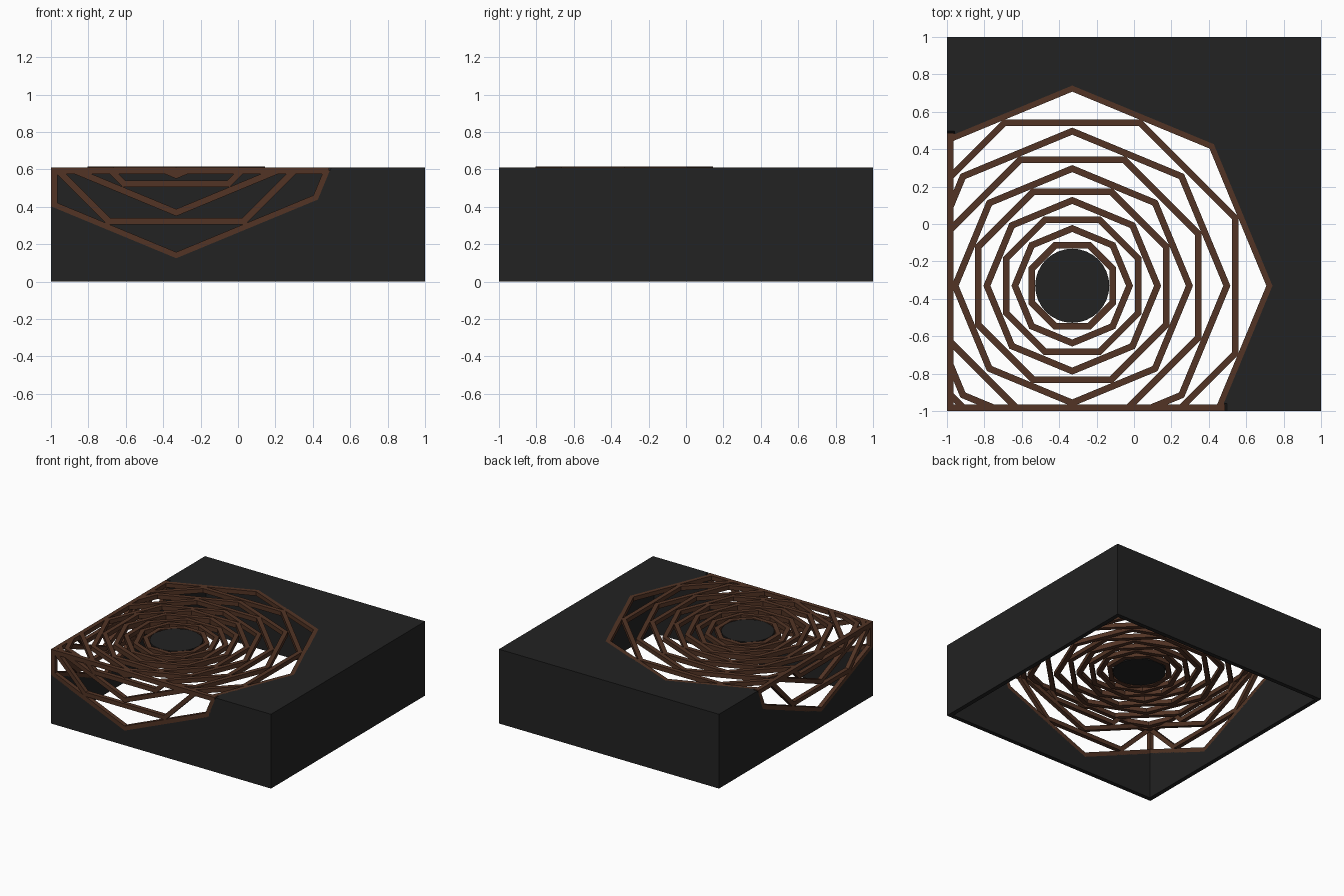
import bpy, bmesh, math
from mathutils import Matrix, Vector

if "Cube" in bpy.data.objects:
    bpy.data.objects.remove(bpy.data.objects["Cube"], do_unlink=True)

H = 0.61        # box height
T = 0.035       # wall and bar thickness
C = -0.33       # web centre along x and y
CZ = 1.195      # web centre height on the upright walls


def make_material(name, colour):
    m = bpy.data.materials.new(name)
    m.use_nodes = True
    m.diffuse_color = colour
    bsdf = m.node_tree.nodes["Principled BSDF"]
    bsdf.inputs["Base Color"].default_value = colour
    bsdf.inputs["Roughness"].default_value = 0.8
    return m


dark = make_material("charcoal", (0.016, 0.016, 0.016, 1))
brown = make_material("dark brown", (0.085, 0.034, 0.018, 1))


def finish(bm, name, mat):
    bmesh.ops.recalc_face_normals(bm, faces=bm.faces)
    mesh = bpy.data.meshes.new(name)
    bm.to_mesh(mesh)
    bm.free()
    mesh.materials.append(mat)
    ob = bpy.data.objects.new(name, mesh)
    bpy.context.collection.objects.link(ob)
    return ob


def block(name, lo, hi, mat):
    bm = bmesh.new()
    bmesh.ops.create_cube(bm, size=1)
    lo, hi = Vector(lo), Vector(hi)
    for v in bm.verts:
        v.co = (lo + hi) / 2 + v.co * (hi - lo)
    return finish(bm, name, mat)


def prism(name, radius, w0, w1, frame, mat, sides=8):
    bm = bmesh.new()
    bmesh.ops.create_cone(bm, cap_ends=True, segments=sides, radius1=radius,
                          radius2=radius, depth=w1 - w0)
    for v in bm.verts:
        v.co.z += (w0 + w1) / 2
    bm.transform(frame)
    return finish(bm, name, mat)


def ring(name, radius, turn, lift, frame, clips):
    """Square-section octagon frame, trimmed where it meets the box edges."""
    bm = bmesh.new()
    inner = radius - T / math.cos(math.pi / 8)
    loops = []
    for k in range(8):
        a = turn + k * math.pi / 4
        loops.append([bm.verts.new((r * math.cos(a), r * math.sin(a), w))
                      for r, w in ((radius, lift), (radius, -T),
                                   (inner, -T), (inner, lift))])
    for k in range(8):
        p, q = loops[k], loops[(k + 1) % 8]
        for j in range(4):
            i = (j + 1) % 4
            bm.faces.new((p[j], p[i], q[i], q[j]))
    bm.transform(frame)
    for co, no in clips:
        bmesh.ops.bisect_plane(bm, geom=bm.verts[:] + bm.edges[:] + bm.faces[:],
                               plane_co=co, plane_no=no, clear_outer=True)
    return finish(bm, name, brown)


# Local web frames: u, v along the wall, w pointing outwards
top = Matrix(((1, 0, 0, C), (0, 1, 0, C), (0, 0, 1, H), (0, 0, 0, 1)))
front = Matrix(((1, 0, 0, C), (0, 0, -1, -1), (0, 1, 0, CZ), (0, 0, 0, 1)))
side = Matrix(((0, 0, -1, -1), (1, 0, 0, C), (0, 1, 0, CZ), (0, 0, 0, 1)))

edge = 0.985
clip_x = ((-edge, 0, 0), (-1, 0, 0))
clip_y = ((0, -edge, 0), (0, -1, 0))
clip_z = ((0, 0, H - 0.015), (0, 0, 1))

# Hollow box, open below, with web openings in three walls
shell = block("box_shell", (-1, -1, 0), (1, 1, H), dark)
outer = 1.075
cutters = [
    block("hollow_cutter", (-1 + T, -1 + T, -0.2), (1 - T, 1 - T, H - T), dark),
    prism("top_cutter", outer - 0.005, -T - 0.01, 0.1, top, dark),
    prism("front_cutter", outer - 0.005, -T - 0.005, 0.1, front, dark),
    prism("side_cutter", outer - 0.005, -T - 0.005, 0.1, side, dark),
]
# Turn the cutters so that a corner points straight along the wall axes
bpy.context.view_layer.objects.active = shell
shell.select_set(True)
for cutter in cutters:
    cutter.hide_render = True
    mod = shell.modifiers.new(cutter.name, "BOOLEAN")
    mod.operation = "DIFFERENCE"
    mod.solver = "EXACT"
    mod.object = cutter
    bpy.ops.object.modifier_apply(modifier=mod.name)
for cutter in cutters:
    bpy.data.objects.remove(cutter, do_unlink=True)

# Nested octagons, alternately corner-up and flat-up
radii = (outer, 0.963, 0.845, 0.747, 0.645, 0.563, 0.475, 0.40, 0.325, 0.254)
for i, r in enumerate(radii):
    turn = (i % 2) * math.pi / 8
    lift = 0.005 if i == 6 else 0
    ring(f"top_web_ring_{i + 1}", r, turn, lift, top, (clip_x, clip_y))
    if CZ - r * math.cos(turn) < H - T:
        ring(f"front_web_ring_{i + 1}", r, turn, 0, front, (clip_x, clip_z))
        ring(f"side_web_ring_{i + 1}", r, turn, 0, side, (clip_y, clip_z))

# Bars along the three box edges crossed by the web
block("front_edge_bar", (-1, -1, H - T), (0.485, -1 + T, H), brown)
block("side_edge_bar", (-1, -1, H - T), (-1 + T, 0.485, H), brown)
block("corner_bar", (-1, -1, 0.395), (-1 + T, -1 + T, H), brown)

# Central disc
prism("centre_disc", 0.198, -T, 0, top, dark, sides=32)
